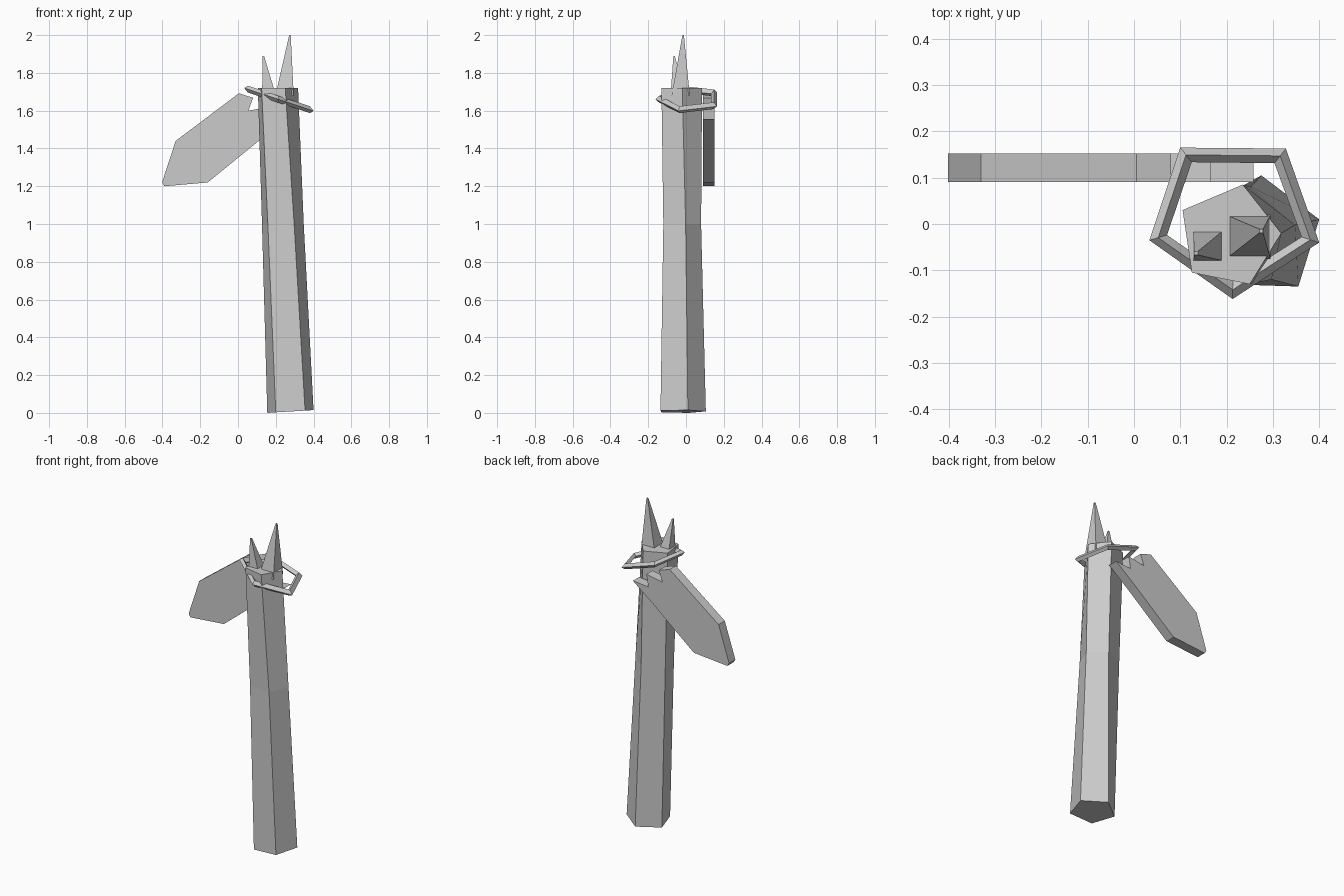
import bpy, bmesh
from mathutils import Vector

if "Cube" in bpy.data.objects:
    bpy.data.objects.remove(bpy.data.objects["Cube"])

grey = bpy.data.materials.new("weathered_grey")
grey.diffuse_color = (0.6, 0.6, 0.6, 1)
grey.use_nodes = True
grey.node_tree.nodes["Principled BSDF"].inputs["Base Color"].default_value = grey.diffuse_color


def loft(name, rings, closed=False):
    """Skin equal-length rings of points; cap the ends or join them in a loop."""
    bm = bmesh.new()
    loops = [[bm.verts.new(p) for p in ring] for ring in rings]
    n = len(loops[0])
    pairs = list(zip(loops, loops[1:]))
    if closed:
        pairs.append((loops[-1], loops[0]))
    else:
        bm.faces.new(loops[0])
        bm.faces.new(loops[-1])
    for a, b in pairs:
        for i in range(n):
            j = (i + 1) % n
            bm.faces.new((a[i], a[j], b[j], b[i]))
    bmesh.ops.recalc_face_normals(bm, faces=bm.faces)
    mesh = bpy.data.meshes.new(name)
    bm.to_mesh(mesh)
    bm.free()
    mesh.materials.append(grey)
    obj = bpy.data.objects.new(name, mesh)
    bpy.context.collection.objects.link(obj)
    return obj


# Leaning five-sided post with a slight waist
foot = [(0.155, 0.015, 0.0), (0.20, -0.13, 0.003), (0.355, -0.135, 0.012),
        (0.40, 0.01, 0.015), (0.275, 0.105, 0.008)]
waist = [(0.127, 0.022, 1.0), (0.158, -0.108, 1.0), (0.297, -0.12, 1.0),
         (0.348, -0.002, 1.0), (0.252, 0.08, 1.0)]
head = [(0.105, 0.03, 1.72), (0.125, -0.105, 1.72), (0.25, -0.13, 1.72),
        (0.318, -0.02, 1.72), (0.235, 0.085, 1.72)]
loft("post", [foot, waist, head])


# Splintered spikes on the broken top
def spike(name, x0, x1, y0, y1, z0, tip, t=0.004):
    x, y, z = tip
    base = [(x0, y0, z0), (x1, y0, z0), (x1, y1, z0), (x0, y1, z0)]
    top = [(x - t, y - t, z), (x + t, y - t, z), (x + t, y + t, z), (x - t, y + t, z)]
    loft(name, [base, top])


spike("small_spike", 0.128, 0.195, -0.08, -0.012, 1.70, (0.134, -0.063, 1.89))
spike("tall_spike", 0.198, 0.295, -0.076, 0.02, 1.68, (0.275, -0.015, 2.0))

# Tilted five-sided band with a diamond cross-section
corners = [(0.10, 0.165), (0.328, 0.163), (0.40, -0.04), (0.213, -0.162), (0.033, -0.035)]
centre = Vector((0.215, 0.018))
sections = []
for c in corners:
    outer = Vector(c)
    inward = (centre - outer).normalized()
    section = []
    for depth, rise in ((0, 0), (0.02, 0.018), (0.04, 0), (0.02, -0.018)):
        p = outer + inward * depth
        section.append((p.x, p.y, 1.66 - 0.33 * (p.x - 0.215) + rise))
    sections.append(section)
loft("loose_band", sections, closed=True)

# Hanging sign board with a jagged broken end
outline = [(-0.402, 1.22), (-0.33, 1.44), (0.005, 1.692), (0.08, 1.668),
           (0.055, 1.60), (0.165, 1.62), (0.152, 1.545), (0.258, 1.555),
           (0.11, 1.44), (-0.16, 1.22), (-0.39, 1.20)]
loft("sign_board", [[(x, y, z) for x, z in outline] for y in (0.091, 0.152)])
